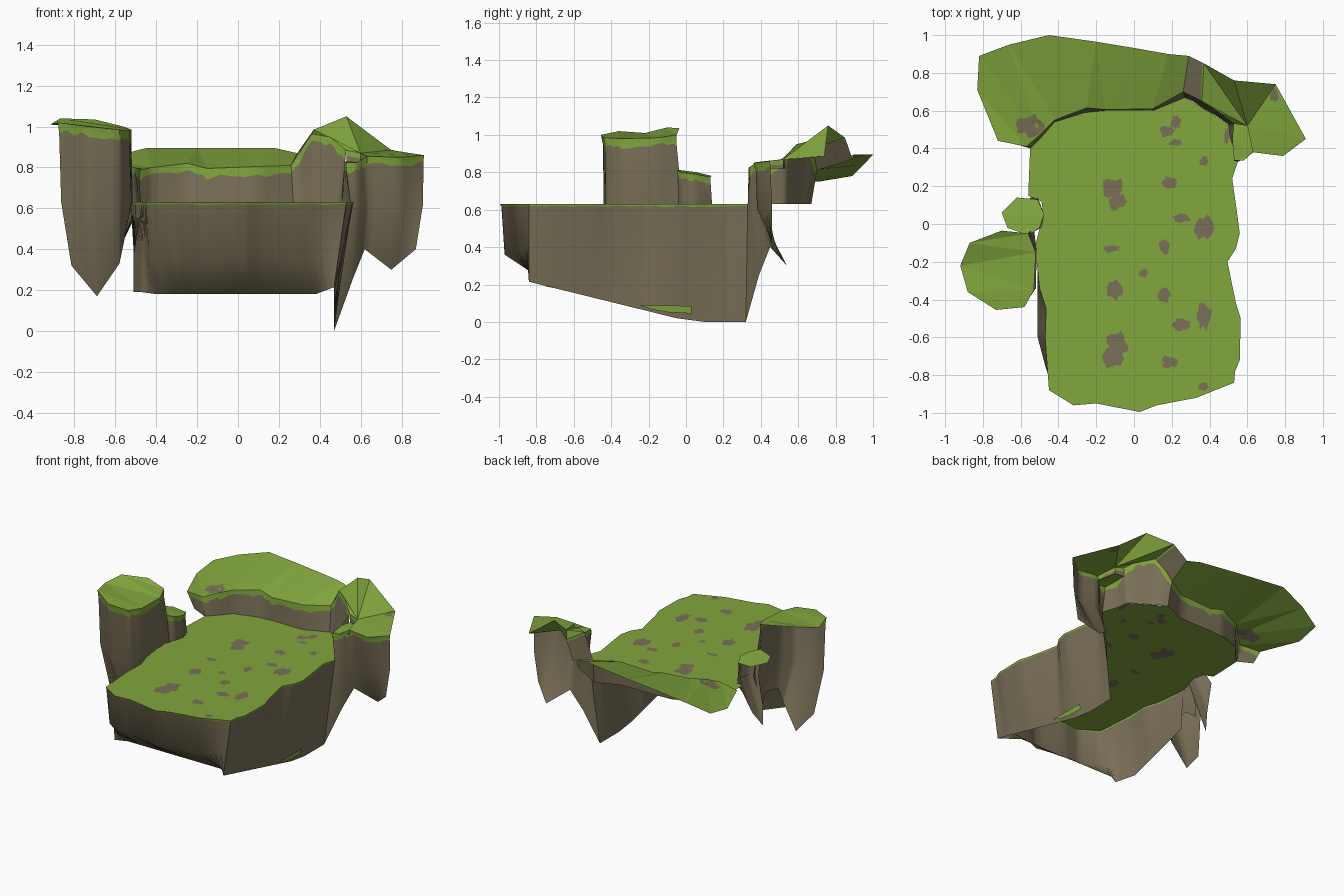
import bpy, math, random
from mathutils import Vector
from mathutils.geometry import tessellate_polygon
from mathutils.bvhtree import BVHTree

if "Cube" in bpy.data.objects:
    bpy.data.objects.remove(bpy.data.objects["Cube"])

random.seed(4)


def material(name, rgb):
    m = bpy.data.materials.new(name)
    m.diffuse_color = (*rgb, 1)
    m.use_nodes = True
    m.node_tree.nodes["Principled BSDF"].inputs["Base Color"].default_value = m.diffuse_color
    return m


GRASS = material("grass green", (0.225, 0.385, 0.048))
ROCK = material("earth brown", (0.195, 0.163, 0.098))
MATS = (GRASS, ROCK)


def make(name, verts, faces, mats, smooth=False):
    me = bpy.data.meshes.new(name)
    me.from_pydata([tuple(v) for v in verts], [], faces)
    for m in MATS:
        me.materials.append(m)
    for p, k in zip(me.polygons, mats):
        p.material_index = k
    me.update()
    ob = bpy.data.objects.new(name, me)
    bpy.context.collection.objects.link(ob)
    if smooth:
        bpy.ops.object.select_all(action='DESELECT')
        ob.select_set(True)
        bpy.context.view_layer.objects.active = ob
        bpy.ops.object.shade_smooth_by_angle(angle=math.radians(55))
    return ob


def sheet(name, outline, tris=None):
    """Open grass surface over an outline, triangulated and facing up."""
    v = [Vector(p) for p in outline]
    tris = tris or tessellate_polygon([[Vector((p.x, p.y, 0)) for p in v]])
    up = []
    for a, b, c in tris:
        z = (v[b] - v[a]).cross(v[c] - v[a]).z
        up.append((a, b, c) if z > 0 else (a, c, b))
    make(name, v, up, [0] * len(up))
    return BVHTree.FromPolygons(v, up)


def resample(pts, n):
    pts = [Vector(p) for p in pts]
    out = [a.lerp(b, k / n) for a, b in zip(pts, pts[1:]) for k in range(n)]
    return out + [pts[-1]]


def wall(name, top, bottom, lip=0.0, mid=None, n=4):
    """Rock wall between two paths with a ragged grass lip at the top."""
    t, b = resample(top, n), resample(bottom, n)
    edge = []
    for p, q in zip(t, b):
        edge.append(p + (q - p).normalized() * lip * random.uniform(0.7, 1.3))
    rows = [t, edge] + ([resample(mid, n)] if mid else []) + [b]
    w = len(t)
    faces, fm = [], []
    for r in range(len(rows) - 1):
        for i in range(w - 1):
            a, c = r * w + i, (r + 1) * w + i
            faces.append((a, c, c + 1, a + 1))
            fm.append(0 if r == 0 else 1)
    return make(name, [p for row in rows for p in row], faces, fm, True)


def at(z, pts):
    return [(x, y, z) for x, y in pts]


def spot(name, tree, x, y, rx, ry, n=15):
    """Bare earth patch laid on both sides of a grass surface."""
    pts = [(x, y)]
    for i in range(n):
        a, k = 2 * math.pi * i / n, random.uniform(0.65, 1.15)
        pts.append((x + rx * k * math.cos(a), y + ry * k * math.sin(a)))
    base = []
    for px, py in pts:
        hit = tree.ray_cast(Vector((px, py, 3)), Vector((0, 0, -1)))[0]
        base.append(hit or base[0])
    fan = [(0, i + 1, (i + 1) % n + 1) for i in range(n)]
    under = [(a + n + 1, c + n + 1, b + n + 1) for a, b, c in fan]
    lift = Vector((0, 0, .003))
    make(name, [p + lift for p in base] + [p - lift for p in base],
         fan + under, [1] * 2 * n)


# main meadow
rim = [(-.525, -.12), (-.51, -.25), (-.50, -.34), (-.465, -.45), (-.47, -.6), (-.46, -.75),
       (-.45, -.88), (-.32, -.96), (-.2, -.95), (.03, -.995), (.12, -.96), (.33, -.92),
       (.53, -.84), (.535, -.78), (.56, -.72), (.565, -.5), (.54, -.42), (.515, -.3),
       (.495, -.2), (.54, -.13), (.56, -.05), (.54, .1), (.52, .24), (.55, .33)]
inner = [(.51, .45), (.5, .53), (.37, .61), (.27, .67), (.1, .6), (-.15, .6), (-.3, .59),
         (-.42, .54), (-.49, .46), (-.55, .4), (-.56, .15), (-.49, .12), (-.48, .05)]
meadow = sheet("meadow", at(.63, rim + inner))

# outer skirt below the meadow: steep, then cut back under the front
skirt_mid, skirt_low = [], []
for x, y in rim:
    if y < -.86:
        skirt_mid.append((x * .97, y + .025, .36))
        skirt_low.append((x * (1.15 if x > 0 else .88), -.7, .18))
    elif x < 0:
        side = -.47 if y < -.7 else -.51
        skirt_mid.append((side, y, .38))
        skirt_low.append((side, y, .19 + .3 * max(0, y + .6)))
    else:
        low = max(0, .18 * (.03 - y) / .73)
        skirt_mid.append(((x + .47) / 2, y, (.63 + low) / 2))
        skirt_low.append((.47, min(y, .32), low))
wall("meadow_skirt", at(.63, rim), skirt_low, .012, skirt_mid)

# stray grass streak low on the right side
streak = [(-.25, .088), (-.18, .066), (-.1, .052), (.03, .045), (.03, .086)]
make("grass_streak", [(.486 + .12 * (z - .04), y, z) for y, z in streak],
     [(0, 1, 2, 3, 4)], [0])

# back shelf and the cliff that faces the meadow
cliff_top = [(-.72, .44, .75), (-.57, .41, .76), (-.5, .47, .785), (-.42, .55, .80),
             (-.25, .615, .82), (-.15, .605, .795), (.1, .61, .805), (.26, .7, .81)]
cliff_low = [(-.66, .44, .64), (-.55, .4, .63), (-.49, .46, .63), (-.42, .54, .63),
             (-.26, .59, .63), (-.15, .6, .63), (.1, .6, .63), (.27, .67, .63)]
shelf_back = [(-.83, .71, .75), (-.82, .89, .78), (-.66, .95, .84), (-.45, 1.0, .895),
              (-.2, .965, .895), (0, .932, .895), (.18, .9, .895), (.29, .89, .87)]
shelf = sheet("back_shelf", cliff_top + shelf_back,
              [t for i in range(7) for t in ((i, i + 1, i + 8), (i + 1, i + 9, i + 8))])
wall("back_cliff", cliff_top, cliff_low, .042)

# right hill, fanned out from the corner above its step, with cliff and left slope
hill_edge = [(.36, .65, .965), (.45, .59, .95), (.53, .53, .885)]
step_corner = [(.60, .52, .87), (.63, .38, .855)]
hill = sheet("hill_top", step_corner + [
    (.79, .36, .85), (.91, .45, .86), (.75, .74, .885), (.53, .76, 1.05),
    (.37, .85, .985)] + hill_edge, [(0, i, i + 1) for i in range(1, 9)])
wall("hill_inner_cliff",
     [(.26, .7, .81), (.3, .69, .87)] + hill_edge + [(.52, .45, .83), (.53, .335, .825)],
     [(.27, .67, .63), (.31, .65, .63), (.37, .61, .63), (.44, .57, .63), (.5, .53, .63),
      (.51, .45, .63), (.55, .33, .63)], .04)
wall("hill_left_slope", [(.37, .85, .985), (.36, .65, .965)],
     [(.29, .89, .87), (.26, .7, .81)], .012)

# grassy step in front of the hill
sheet("hill_step", [(.53, .335, .825), (.58, .335, .825), (.63, .38, .825),
                    (.60, .52, .825), (.53, .53, .825), (.52, .45, .83)])
wall("hill_step_riser", [(.53, .53, .885)] + step_corner,
     [(.53, .53, .82), (.60, .52, .82), (.63, .38, .82)], .025)

# right outer wall hanging below the hill, with ragged points
wall("hill_outer_wall",
     [(.53, .335, .825), (.58, .335, .825), (.63, .38, .855), (.79, .36, .85), (.91, .45, .86)],
     [(.47, .32, 0), (.56, .39, .25), (.62, .45, .4), (.75, .54, .3), (.87, .46, .4)], .04,
     [(.55, .33, .63), (.585, .345, .62), (.64, .40, .6), (.79, .38, .6), (.905, .46, .62)])

# left tower: grass cap over a half-open wall that tapers to a point
tower_top = [(-.88, -.36, 1.02), (-.73, -.455, 1.0), (-.58, -.44, .985), (-.53, -.35, .98),
             (-.52, -.15, .985), (-.56, -.05, 1.0)]
sheet("tower_cap", tower_top + [(-.7, -.035, 1.035), (-.87, -.1, 1.04), (-.92, -.22, 1.01)])
wall("tower_wall", tower_top,
     [(-.815, -.31, .32), (-.69, -.28, .17), (-.58, -.3, .33), (-.555, -.27, .45),
      (-.555, -.13, .48), (-.58, -.05, .42)], .045,
     [(-.865, -.35, .63), (-.73, -.44, .6), (-.58, -.43, .6), (-.52, -.34, .63),
      (-.515, -.15, .63), (-.53, -.02, .63)])

# small rock beside the tower
rock_top = [(-.56, -.06, .815), (-.5, -.02, .80), (-.475, .05, .79), (-.51, .13, .775)]
sheet("small_rock_cap", rock_top + [(-.62, .14, .78), (-.7, .06, .8), (-.67, -.02, .81)])
wall("small_rock_wall", rock_top,
     [(-.6, -.03, .42), (-.62, 0, .3), (-.58, .06, .4), (-.55, .14, .58)], .035,
     [(-.55, -.05, .62), (-.49, -.02, .62), (-.475, .05, .62), (-.51, .14, .62)])

# bare earth patches
spots = [(-.11, .19, .06, .06), (-.09, .12, .05, .05), (.19, .22, .04, .035),
         (.37, .33, .025, .03), (.25, .03, .045, .03), (.37, -.02, .05, .065),
         (.16, -.12, .03, .04), (-.12, -.13, .045, .022), (.05, -.26, .022, .028),
         (-.11, -.35, .05, .055), (.16, -.38, .035, .04), (.37, -.49, .045, .075),
         (.25, -.53, .045, .035), (-.09, -.64, .06, .07), (-.11, -.71, .06, .055),
         (.19, -.73, .045, .035), (.37, -.86, .028, .028), (.17, .49, .04, .03),
         (.22, .54, .03, .04), (.22, .43, .04, .018), (.49, .46, .015, .05)]
for i, s in enumerate(spots):
    spot(f"earth_patch_{i + 1}", meadow, *s)
spot("shelf_earth_patch", shelf, -.55, .52, .07, .06)
spot("hill_earth_patch", hill, .745, .68, .025, .045)
